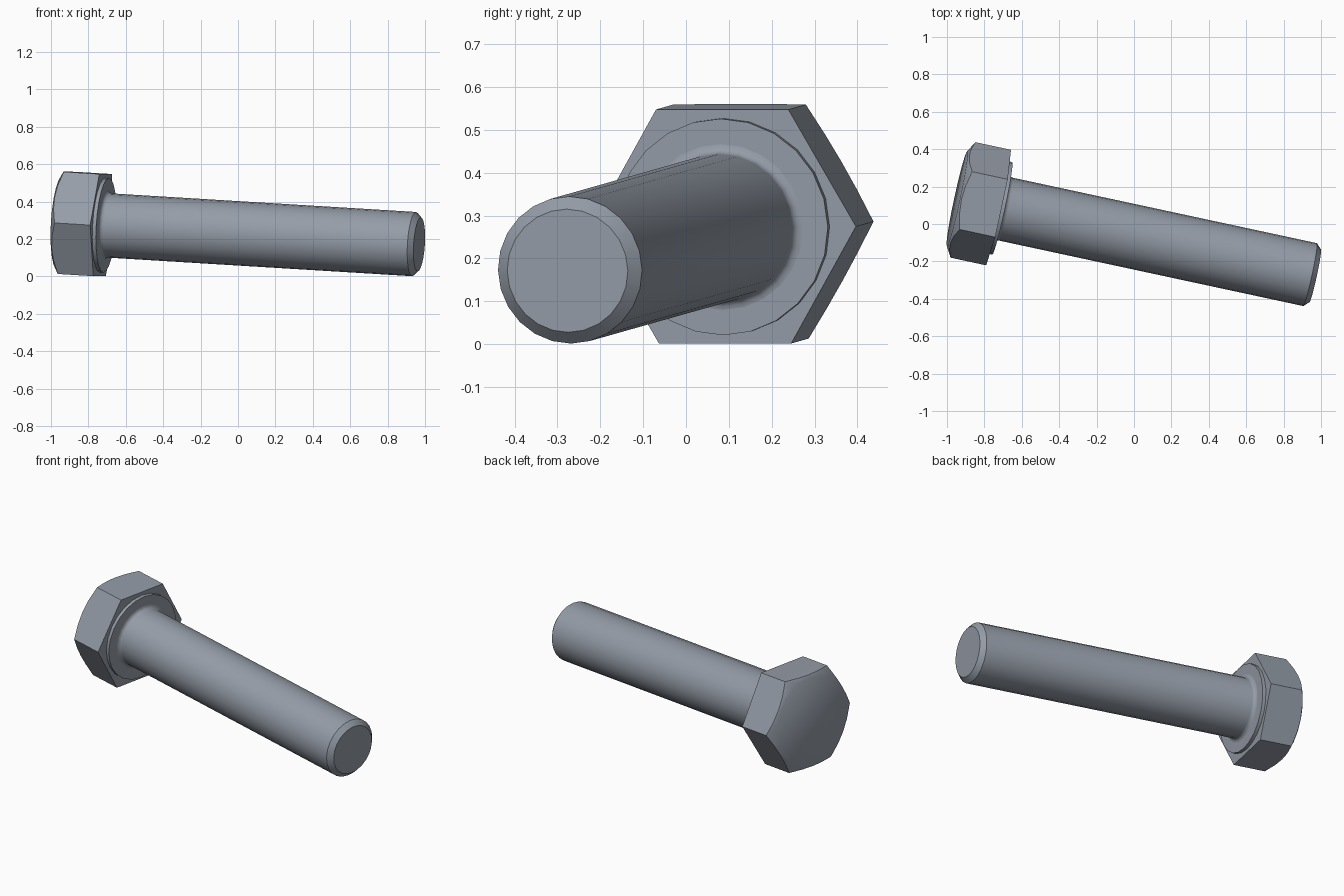
import bpy, bmesh, math
from mathutils import Vector, Matrix

cube = bpy.data.objects.get("Cube")
if cube:
    bpy.data.objects.remove(cube, do_unlink=True)

SEG = 24
APOTHEM = 0.2735
CORNER = APOTHEM / math.cos(math.pi / 6)

# One steel colour
steel = bpy.data.materials.new("steel_grey")
steel.use_nodes = True
colour = (0.30, 0.335, 0.39, 1)
steel.diffuse_color = colour
steel.node_tree.nodes["Principled BSDF"].inputs["Base Color"].default_value = colour

# Bolt axis frame: origin under the head, local z runs to the tip
LENGTH = 1.735
axis = Vector((0.976, -0.21, -0.0595)).normalized()
side = Vector((-axis.y, axis.x, 0)).normalized()
up = axis.cross(side)
origin = Vector((0.969, -0.2765, 0.1715)) - axis * LENGTH
frame = Matrix.Translation(origin) @ Matrix((side, up, axis)).transposed().to_4x4()


def hex_radius(a):
    """Distance to a hexagon with corners at multiples of 60 degrees."""
    third = math.pi / 3
    return APOTHEM / math.cos(a % third - third / 2)


def lathe(name, rings):
    """Skin rings of (radius, height); either may be a function of angle."""
    bm = bmesh.new()
    loops = []
    for r, h in rings:
        loop = []
        for i in range(SEG):
            a = 2 * math.pi * i / SEG
            rad = r(a) if callable(r) else r
            z = h(a) if callable(h) else h
            loop.append(bm.verts.new((rad * math.cos(a), rad * math.sin(a), z)))
        loops.append(loop)
    for lo, hi in zip(loops, loops[1:]):
        for i in range(SEG):
            j = (i + 1) % SEG
            bm.faces.new((lo[i], lo[j], hi[j], hi[i]))
    for loop, (r, h) in ((loops[0], rings[0]), (loops[-1], rings[-1])):
        hub = bm.verts.new((0, 0, h))
        for i in range(SEG):
            bm.faces.new((loop[i], loop[(i + 1) % SEG], hub))
    bmesh.ops.recalc_face_normals(bm, faces=bm.faces)
    mesh = bpy.data.meshes.new(name)
    bm.to_mesh(mesh)
    bm.free()
    mesh.materials.append(steel)
    obj = bpy.data.objects.new(name, mesh)
    bpy.context.collection.objects.link(obj)
    obj.matrix_world = frame
    bpy.ops.object.select_all(action='DESELECT')
    obj.select_set(True)
    bpy.context.view_layer.objects.active = obj
    bpy.ops.object.shade_smooth_by_angle(angle=math.radians(35))


# Hexagonal head with a conical chamfer cutting its corners
def chamfer(r):
    return -0.195 - (CORNER - r) * math.tan(math.pi / 6)


CROWN = 0.26
lathe("hex_head", [
    (hex_radius, 0),
    (hex_radius, lambda a: chamfer(hex_radius(a))),
    (CROWN, chamfer(CROWN)),
])

# Bearing washer face, root fillet, shank and chamfered tip
WASHER, RADIUS, FILLET, BEVEL = 0.02, 0.172, 0.022, 0.028
lathe("washer_face", [(0.253, -0.01), (0.253, WASHER)])
fillet = []
for k in range(5):
    t = k / 4 * math.pi / 2
    fillet.append((RADIUS + FILLET * (1 - math.sin(t)),
                   WASHER + FILLET * (1 - math.cos(t))))
lathe("shank", [(RADIUS + FILLET, 0)] + fillet + [
    (RADIUS, LENGTH - BEVEL),
    (RADIUS - BEVEL, LENGTH),
])
